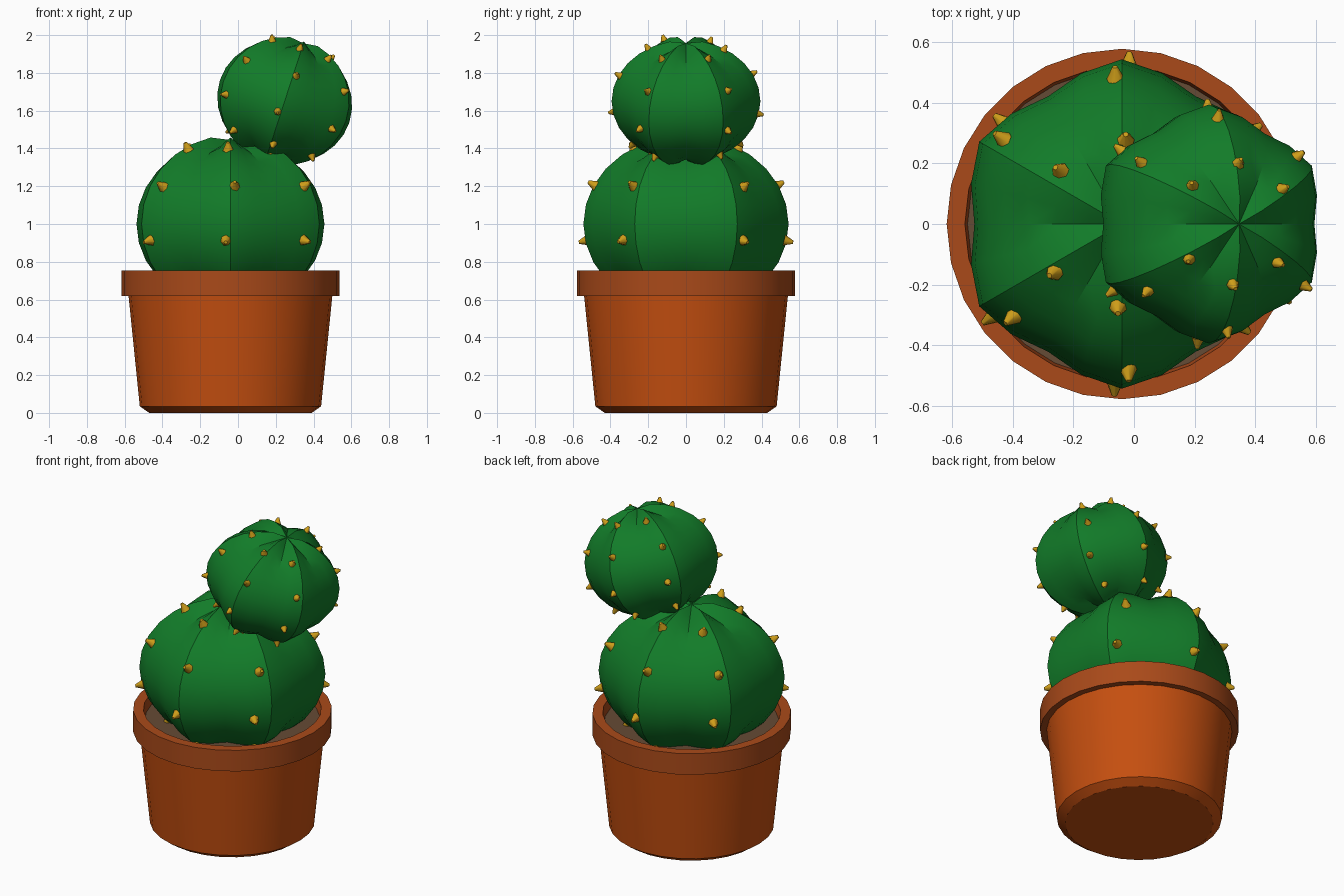
import bpy, bmesh, math
from mathutils import Matrix, Vector

if "Cube" in bpy.data.objects:
    bpy.data.objects.remove(bpy.data.objects["Cube"])

CX = -0.04  # pot axis


def material(name, rgb):
    m = bpy.data.materials.new(name)
    m.diffuse_color = (*rgb, 1)
    m.use_nodes = True
    m.node_tree.nodes["Principled BSDF"].inputs["Base Color"].default_value = m.diffuse_color
    return m


TERRACOTTA = material("terracotta", (0.56, 0.078, 0.005))
RIM = material("dark terracotta", (0.40, 0.068, 0.010))
SOIL = material("soil brown", (0.13, 0.07, 0.035))
GREEN = material("cactus green", (0.006, 0.20, 0.022))
GOLD = material("spine gold", (0.62, 0.34, 0.01))


def finish(bm, name, mat, matrix, angle=35):
    bmesh.ops.recalc_face_normals(bm, faces=bm.faces)
    me = bpy.data.meshes.new(name)
    bm.to_mesh(me)
    bm.free()
    me.materials.append(mat)
    ob = bpy.data.objects.new(name, me)
    bpy.context.collection.objects.link(ob)
    ob.matrix_world = matrix
    bpy.ops.object.select_all(action='DESELECT')
    ob.select_set(True)
    bpy.context.view_layer.objects.active = ob
    bpy.ops.object.shade_smooth_by_angle(angle=math.radians(angle))
    return ob


def lathe(name, profile, mat, closed=False, sides=28):
    """Revolve (radius, z) points; open profiles get end caps."""
    bm = bmesh.new()
    rings = [[bm.verts.new((r * math.cos(2 * math.pi * i / sides),
                            r * math.sin(2 * math.pi * i / sides), z))
              for i in range(sides)] for r, z in profile]
    pairs = list(zip(rings, rings[1:]))
    if closed:
        pairs.append((rings[-1], rings[0]))
    else:
        bm.faces.new(rings[0])
        bm.faces.new(rings[-1])
    for a, b in pairs:
        for i in range(sides):
            j = (i + 1) % sides
            bm.faces.new((a[i], a[j], b[j], b[i]))
    return finish(bm, name, mat, Matrix.Translation((CX, 0, 0)), 30)


# Pot body, rim and soil
lathe("pot_body", [(0.43, 0), (0.48, 0.035), (0.54, 0.625)], TERRACOTTA)
lathe("pot_rim", [(0.53, 0.62), (0.578, 0.62), (0.578, 0.755), (0.518, 0.755), (0.505, 0.66)],
      RIM, closed=True)
lathe("soil", [(0.50, 0.64), (0.515, 0.69)], SOIL)

LOBES, AMP = 6, 0.055
RX, RZ = 0.515, 0.445


def surface(lat, lon):
    """Point on the ribbed, slightly flattened ball."""
    k = 1 - AMP * math.cos(LOBES * lon)   # ribs at 30, 90, 150 ... degrees
    return Vector((RX * k * math.cos(lat) * math.cos(lon),
                   RX * k * math.cos(lat) * math.sin(lon),
                   RZ * k * math.sin(lat)))


def cactus(name, matrix):
    # Ribbed body
    bm = bmesh.new()
    bmesh.ops.create_uvsphere(bm, u_segments=24, v_segments=14, radius=1)
    for v in bm.verts:
        lat = math.asin(max(-1, min(1, v.co.z)))
        if abs(v.co.z) > 0.9999:
            v.co = (0, 0, math.copysign(RZ, v.co.z))
        else:
            v.co = surface(lat, math.atan2(v.co.y, v.co.x))
    finish(bm, name + "_body", GREEN, matrix, 30)

    # Blunt spines in four staggered rows along the ribs
    bm = bmesh.new()
    for row, lat in enumerate((59, 26, -11, -44)):
        for lon in (38, 90, 142, 218, 270, 322):
            a, b = math.radians(lat), math.radians(lon + (2.5 if row % 2 else -2.5))
            p = surface(a, b)
            n = Vector((p.x / RX ** 2, p.y / RX ** 2, p.z / RZ ** 2)).normalized()
            m = Matrix.Translation(p + n * 0.012) @ n.to_track_quat('Z', 'Y').to_matrix().to_4x4()
            bmesh.ops.create_cone(bm, cap_ends=True, segments=7, radius1=0.030,
                                  radius2=0.009, depth=0.048, matrix=m)
    finish(bm, name + "_spines", GOLD, matrix, 60)


# Large lower ball and small tilted upper ball
cactus("lower_cactus", Matrix.Translation((CX, 0, 1.0)))
cactus("upper_cactus", Matrix.Translation((0.247, 0, 1.65))
       @ Matrix.Rotation(math.radians(18), 4, 'Y') @ Matrix.Scale(0.725, 4))
